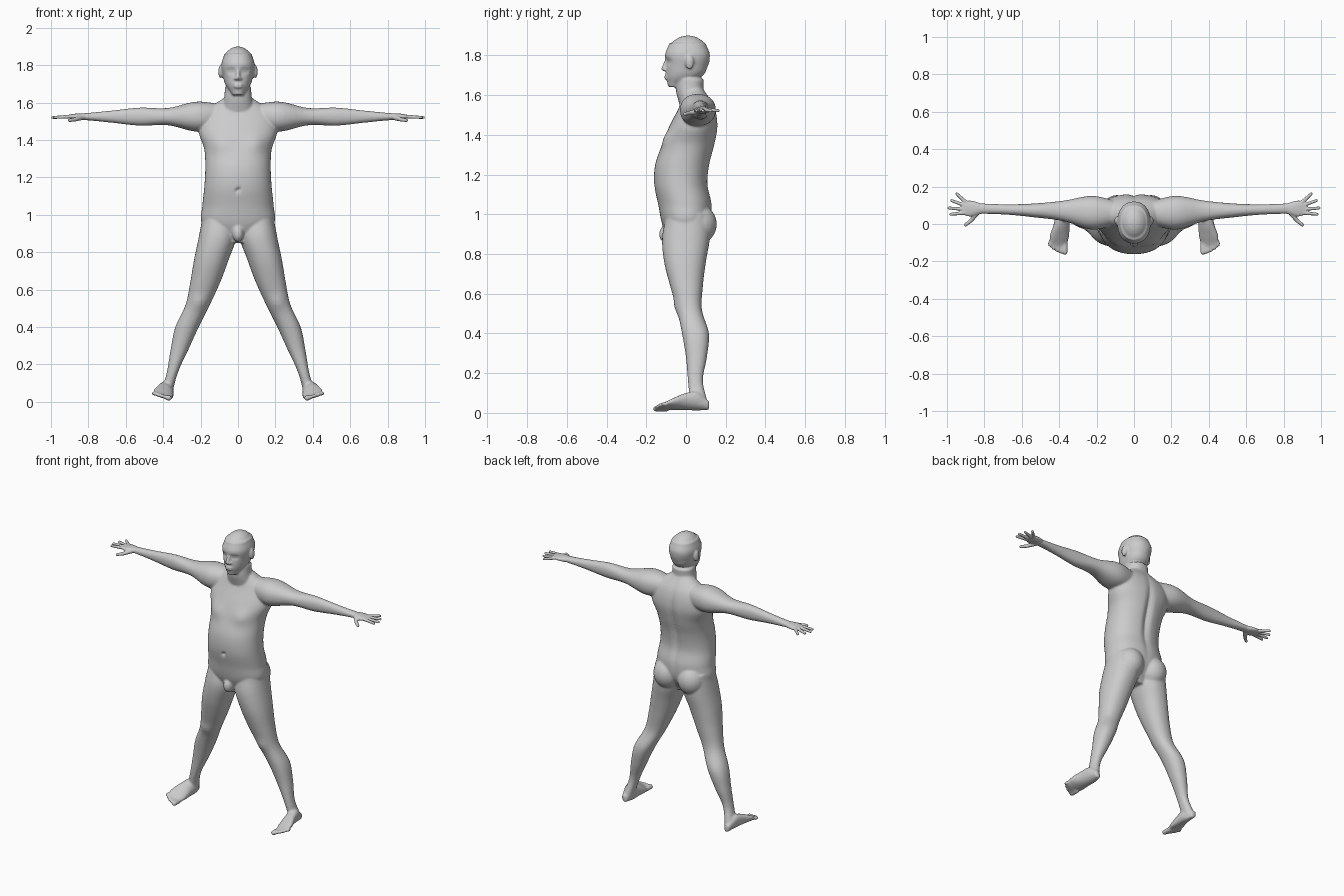
import bpy, bmesh, math
from mathutils import Vector, Matrix

if "Cube" in bpy.data.objects:
    bpy.data.objects.remove(bpy.data.objects["Cube"], do_unlink=True)

material = bpy.data.materials.new("plain_grey")
material.use_nodes = True
grey = (0.6, 0.6, 0.6, 1)
material.diffuse_color = grey
material.node_tree.nodes["Principled BSDF"].inputs["Base Color"].default_value = grey

ARM_HEIGHT = 1.525
SOLE_HEIGHT = 0.02
FOOT_MIDDLE = 0.4
FOOT_TILT = 0.3


def spline(rows, steps=6):
    """Smooth curve through evenly spaced section rows."""
    rows = [Vector(row) for row in rows]
    result = []
    for i in range(len(rows) - 1):
        start, end = rows[i], rows[i + 1]
        before = rows[max(i - 1, 0)]
        after = rows[min(i + 2, len(rows) - 1)]
        leave, arrive = (end - before) / 2, (after - start) / 2
        for k in range(steps):
            t = k / steps
            ease = t * t * (3 - 2 * t)
            result.append(start.lerp(end, ease)
                          + leave * t * (1 - t) ** 2 - arrive * t * t * (1 - t))
    return result + [rows[-1]]


def loft(bm, axis, first, last, rows, side=1, power=2.2, sides=48):
    """Closed skin over evenly spaced oval sections: low a, high a, low b, high b."""
    rings = []
    sections = spline(rows)
    for n, (a_low, a_high, b_low, b_high) in enumerate(sections):
        pos = first + (last - first) * n / (len(sections) - 1)
        ring = []
        for i in range(sides):
            angle = math.tau * i / sides
            c, s = [math.copysign(abs(w) ** (2 / power), w)
                    for w in (math.cos(angle), math.sin(angle))]
            a = (a_low + a_high + c * (a_high - a_low)) / 2
            b = (b_low + b_high + s * (b_high - b_low)) / 2
            x, y, z = {"x": (pos, a, b), "y": (a, pos, b), "z": (a, b, pos)}[axis]
            ring.append(bm.verts.new((x * side, y, z)))
        rings.append(ring)
    for low, high in zip(rings, rings[1:]):
        for i in range(sides):
            j = (i + 1) % sides
            bm.faces.new((low[i], low[j], high[j], high[i]))
    bm.faces.new(rings[0])
    bm.faces.new(rings[-1])
    return [vert for ring in rings for vert in ring]


def central(rows):
    """Sections symmetric about the middle, from half width, front and back."""
    return [(-half, half, front, back) for half, front, back in rows]


def level(rows):
    """Sections at arm height, from front, back and half thickness."""
    return [(front, back, ARM_HEIGHT - half, ARM_HEIGHT + half)
            for front, back, half in rows]


def ball(bm, centre, radii):
    place = Matrix.Translation(centre) @ Matrix.Diagonal((*radii, 1))
    bmesh.ops.create_uvsphere(bm, u_segments=24, v_segments=16, radius=1, matrix=place)


def digit(bm, base, tip, base_radius, tip_radius):
    """Tapered finger, toe or nose with round ends."""
    base, tip = Vector(base), Vector(tip)
    way = tip - base
    turn = way.to_track_quat("Z", "Y").to_matrix().to_4x4()
    bmesh.ops.create_cone(bm, cap_ends=True, segments=16, radius1=base_radius,
                          radius2=tip_radius, depth=way.length,
                          matrix=Matrix.Translation((base + tip) / 2) @ turn)
    ball(bm, base, [base_radius] * 3)
    ball(bm, tip, [tip_radius] * 3)


def push(verts, centre, reach, amount):
    """Soft dent or bulge along y."""
    for vert in verts:
        distance = sum(((p - q) / r) ** 2 for p, q, r in zip(vert.co, centre, reach))
        vert.co.y += amount * math.exp(-distance)


def finish(bm, name, voxel, smoothing):
    """Merge the overlapping parts into one smooth skin."""
    bmesh.ops.recalc_face_normals(bm, faces=bm.faces[:])
    mesh = bpy.data.meshes.new(name)
    bm.to_mesh(mesh)
    bm.free()
    mesh.materials.append(material)
    obj = bpy.data.objects.new(name, mesh)
    bpy.context.collection.objects.link(obj)
    remesh = obj.modifiers.new("merge_parts", "REMESH")
    remesh.mode = "VOXEL"
    remesh.voxel_size = voxel
    remesh.use_smooth_shade = True
    smooth = obj.modifiers.new("soften", "SMOOTH")
    smooth.iterations = smoothing


body = bmesh.new()

# Torso with spine groove, navel, chest and seat
torso = loft(body, "z", 0.85, 1.65, central([
    (.07, -.08, .06), (.19, -.12, .12), (.19, -.14, .13), (.18, -.16, .11),
    (.175, -.155, .12), (.18, -.12, .145), (.21, -.08, .16), (.18, -.03, .14),
    (.05, 0, .08)]), sides=72)
push(torso, (0, .14, 1.3), (.02, .1, .2), -.02)
push(torso, (0, -.16, 1.13), (.01, .03, .01), .02)
for side in (-1, 1):
    push(torso, (.1 * side, -.1, 1.38), (.06, .06, .05), -.015)
    ball(body, (.09 * side, .06, .95), (.09, .095, .1))
ball(body, (0, -.1, .9), (.03, .035, .045))

# Neck
loft(body, "z", 1.5, 1.68, central([
    (.1, -.02, .13), (.09, -.035, .12), (.075, -.05, .09), (.07, -.05, .09)]))

# Head with eye sockets, eyes, ears and nostrils
head = loft(body, "z", 1.64, 1.86, central([
    (.03, -.09, -.03), (.067, -.1, .08), (.082, -.1, .11), (.089, -.105, .12),
    (.074, -.085, .1)]), sides=72)
ball(body, (0, .01, 1.79), (.089, .11, .11))
for side in (-1, 1):
    push(head, (.035 * side, -.09, 1.77), (.02, .04, .013), .018)
    ball(body, (.034 * side, -.068, 1.77), (.014, .014, .01))
    ball(body, (.093 * side, .018, 1.765), (.012, .022, .036))
    ball(body, (.012 * side, -.105, 1.728), (.009, .012, .008))

# Nose and lips
digit(body, (0, -.094, 1.785), (0, -.114, 1.732), .009, .011)
for height in (1.684, 1.696):
    ball(body, (0, -.098, height), (.026, .012, .006))

for side in (-1, 1):
    # Arm
    loft(body, "x", .07, .83, level([
        (0, .12, .065), (-.03, .15, .08), (.015, .125, .046), (.035, .11, .048),
        (.05, .105, .032), (.055, .11, .018)]), side)

    # Leg with kneecap
    leg = loft(body, "z", 1, .04, [
        (.02, .19, -.1, .12), (.01, .21, -.12, .12), (.05, .235, -.11, .1),
        (.095, .255, -.08, .085), (.15, .28, -.045, .08), (.21, .335, -.02, .115),
        (.265, .36, 0, .105), (.32, .38, .01, .085), (.35, .41, .02, .11)], side)
    push(leg, (.21 * side, -.04, .53), (.04, .05, .04), -.01)

    # Foot, tilted along with the leg
    foot = loft(body, "y", .116, -.124, [
        (inner, outer, SOLE_HEIGHT, top) for inner, outer, top in (
            (.365, .4, .065), (.345, .417, .11), (.345, .43, .1),
            (.347, .45, .07), (.36, .45, .04))], side)
    for vert in foot:
        vert.co.z += FOOT_TILT * (abs(vert.co.x) - FOOT_MIDDLE)

    # Toes
    for i in range(5):
        x = .37 + .02 * i
        z = SOLE_HEIGHT + .01 + FOOT_TILT * (x - FOOT_MIDDLE)
        size = .011 if i else .015
        digit(body, (x * side, -.1, z), (x * side, -.15 + .0025 * i * i, z), size, size)

finish(body, "body", .0065, 3)

# Hands
for side, label in ((-1, "right_hand"), (1, "left_hand")):
    hand = bmesh.new()
    loft(hand, "x", .79, .92, level([
        (.06, .1, .015), (.05, .115, .018), (.04, .125, .015), (.05, .12, .008)]), side)

    # Fingers fanned out from the knuckles by angle and length
    for i, (angle, length) in enumerate(((-.1, .08), (.07, .09), (.35, .08), (.75, .065))):
        base = Vector((.9 * side, .06 + .019 * i, ARM_HEIGHT))
        reach = Vector((math.cos(angle) * side, math.sin(angle), -.05)) * length
        digit(hand, base, base + reach, .0105, .008)

    # Thumb
    thumb = [Vector((x * side, y, z))
             for x, y, z in ((.84, .06, 1.52), (.87, .02, 1.51), (.9, -.005, 1.505))]
    digit(hand, thumb[0], thumb[1], .015, .011)
    digit(hand, thumb[1], thumb[2], .011, .009)
    finish(hand, label, .004, 2)
